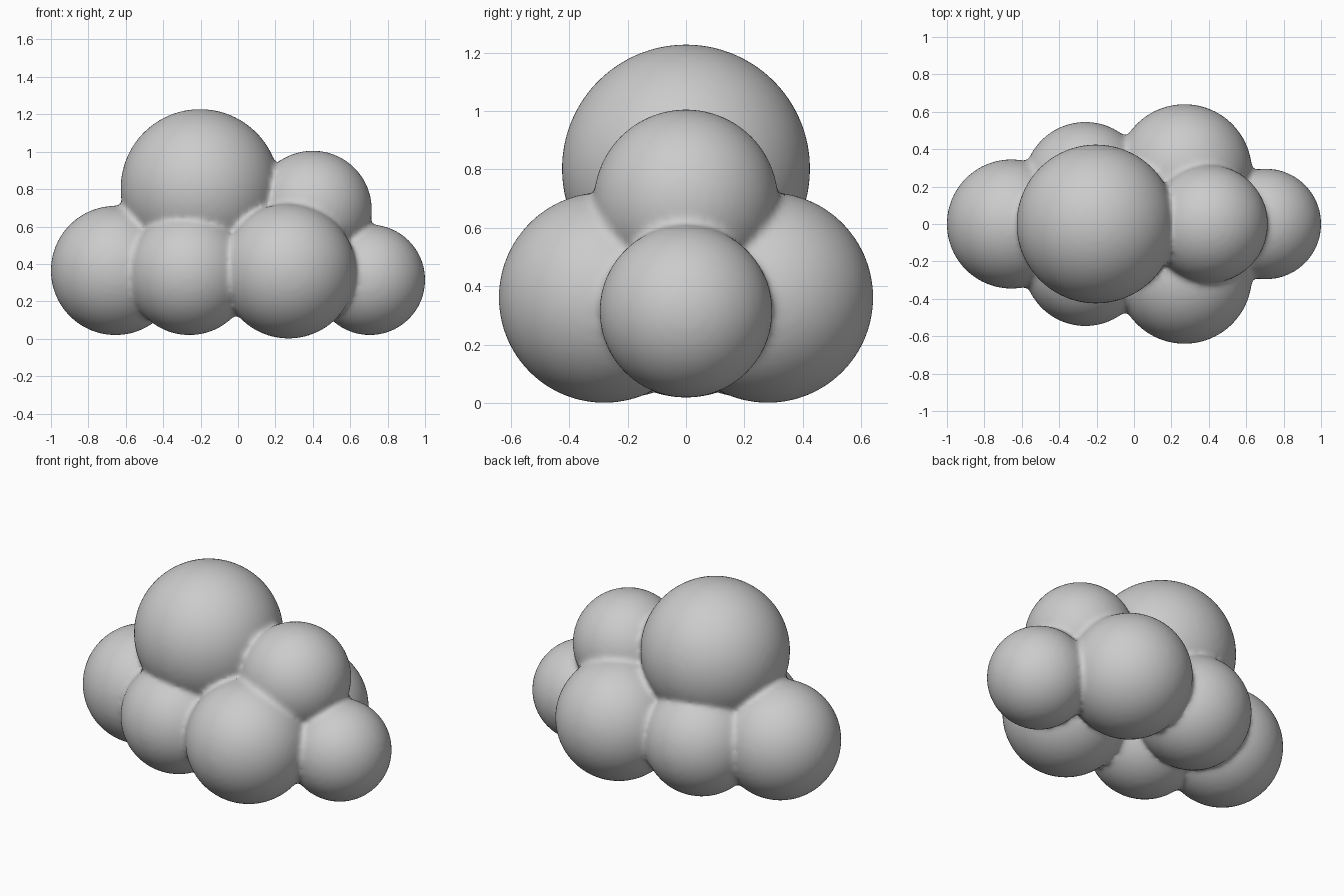
import bpy
import bmesh
from mathutils import Matrix

if "Cube" in bpy.data.objects:
    bpy.data.objects.remove(bpy.data.objects["Cube"])

# Puffs of the cloud: x, y, z, radius (y > 0 is mirrored)
PUFFS = [
    (-0.655, 0.0, 0.365, 0.346),   # left end
    (-0.26, 0.215, 0.35, 0.331),   # left pair
    (0.27, 0.28, 0.362, 0.361),    # right pair
    (-0.203, 0.0, 0.803, 0.425),   # large top
    (0.40, 0.0, 0.69, 0.316),      # small top
    (0.705, 0.0, 0.315, 0.296),    # right end
]


def add_puff(bm, x, y, z, r):
    bmesh.ops.create_icosphere(bm, subdivisions=5, radius=r,
                               matrix=Matrix.Translation((x, y, z)))


bm = bmesh.new()
for x, y, z, r in PUFFS:
    add_puff(bm, x, y, z, r)
    if y > 0:
        add_puff(bm, x, -y, z, r)

mesh = bpy.data.meshes.new("cloud")
bm.to_mesh(mesh)
bm.free()
cloud = bpy.data.objects.new("cloud", mesh)
bpy.context.collection.objects.link(cloud)

# Fuse the puffs into one skin and soften the creases
remesh = cloud.modifiers.new("fuse", 'REMESH')
remesh.mode = 'VOXEL'
remesh.voxel_size = 0.016
remesh.use_smooth_shade = True
soften = cloud.modifiers.new("soften", 'SMOOTH')
soften.factor = 0.5
soften.iterations = 8
